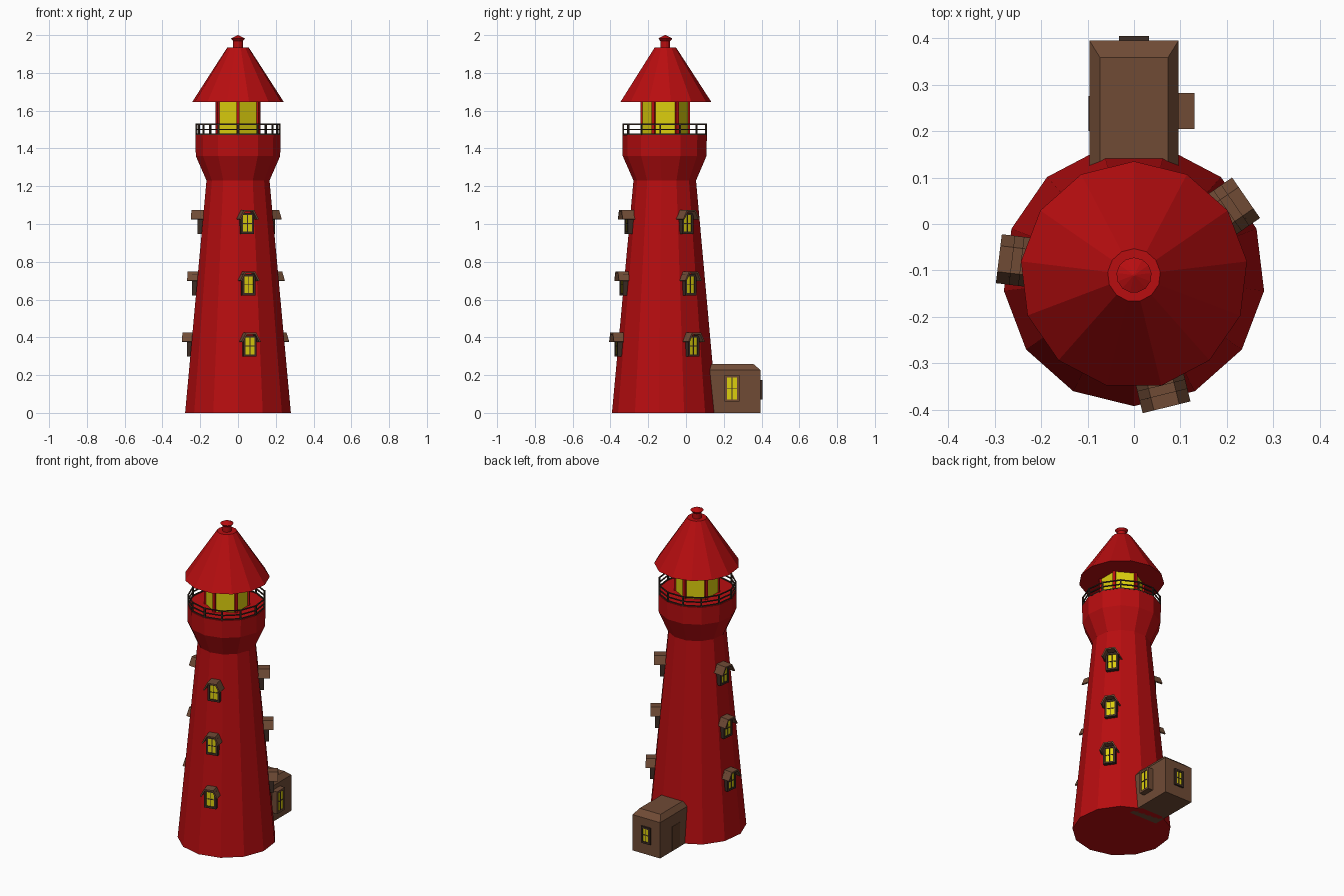
import bpy, bmesh
from math import sin, cos, pi, radians
from mathutils import Matrix, Vector

if "Cube" in bpy.data.objects:
    bpy.data.objects.remove(bpy.data.objects["Cube"])

CY = -0.11          # tower axis
SIDES = 13
STEP = 2 * pi / SIDES
AXIS = Matrix.Translation((0, CY, 0))


def material(name, rgb):
    m = bpy.data.materials.new(name)
    m.diffuse_color = (*rgb, 1)
    m.use_nodes = True
    m.node_tree.nodes["Principled BSDF"].inputs["Base Color"].default_value = m.diffuse_color
    return m


RED = material("red", (0.48, 0.004, 0.005))
YELLOW = material("yellow", (0.72, 0.62, 0.004))
BROWN = material("brown", (0.16, 0.07, 0.036))
DARK = material("dark_brown", (0.045, 0.025, 0.017))
DOOR = material("door_brown", (0.12, 0.05, 0.022))


def finish(name, bm, mat, matrix=Matrix()):
    bmesh.ops.recalc_face_normals(bm, faces=bm.faces)
    me = bpy.data.meshes.new(name)
    bm.to_mesh(me)
    bm.free()
    me.materials.append(mat)
    ob = bpy.data.objects.new(name, me)
    ob.matrix_world = matrix
    bpy.context.collection.objects.link(ob)
    return ob


def add_box(bm, x, y, z, matrix=Matrix()):
    """Box from (min, max) ranges."""
    c = Vector([(a + b) / 2 for a, b in (x, y, z)])
    s = [b - a for a, b in (x, y, z)]
    bmesh.ops.create_cube(bm, size=1, matrix=matrix @ Matrix.Translation(c) @ Matrix.Diagonal((*s, 1)))


def add_lathe(bm, profile, n, start, ring=False):
    """Revolve (r, z) points in n flat sides; ring closes the profile instead of capping."""
    rows = [[bm.verts.new((r * cos(start + 2 * pi * i / n), r * sin(start + 2 * pi * i / n), z))
             for i in range(n)] for r, z in profile]
    pairs = list(zip(rows, rows[1:]))
    if ring:
        pairs.append((rows[-1], rows[0]))
    else:
        bm.faces.new(rows[0])
        bm.faces.new(rows[-1])
    for a, b in pairs:
        for i in range(n):
            j = (i + 1) % n
            bm.faces.new((a[i], a[j], b[j], b[i]))


def lathe(name, profile, mat, n=SIDES, start=-pi / 2):
    bm = bmesh.new()
    add_lathe(bm, profile, n, start)
    return finish(name, bm, mat, AXIS)


# Tower shaft with flared gallery, roof and finial
lathe("tower", [(0.282, 0), (0.182, 1.08), (0.168, 1.23), (0.225, 1.36), (0.227, 1.47)], RED)
lathe("roof", [(0.245, 1.645), (0.057, 1.935)], RED, start=pi / 2)
lathe("finial", [(0.026, 1.93), (0.026, 1.968), (0.038, 1.982), (0.002, 2.0)], RED, start=pi / 2)

# Hexagonal lantern with corner posts
lathe("lantern_glass", [(0.125, 1.465), (0.125, 1.65)], YELLOW, 6)
bm = bmesh.new()
for i in range(6):
    add_box(bm, (0.115, 0.131), (-0.009, 0.009), (1.465, 1.65), Matrix.Rotation(-pi / 2 + i * pi / 3, 4, 'Z'))
finish("lantern_posts", bm, RED, AXIS)

# Gallery railing
bm = bmesh.new()
for z in (1.475, 1.5, 1.528):
    add_lathe(bm, [(0.218, z - 0.003), (0.225, z - 0.003), (0.225, z + 0.003), (0.218, z + 0.003)],
              SIDES, -pi / 2, True)
for i in range(SIDES):
    add_box(bm, (0.217, 0.226), (-0.004, 0.004), (1.465, 1.532), Matrix.Rotation(-pi / 2 + i * STEP, 4, 'Z'))
finish("railing", bm, DARK, AXIS)


def window(name, m, w, z0, z1, back, front, frame_mat=DARK):
    """Window facing local +y: frame, pane and crossed glazing bars."""
    t = 0.012
    bm = bmesh.new()
    for s in (-1, 1):
        add_box(bm, sorted((s * w, s * (w - t))), (back, front), (z0, z1))
    for a, b in ((z0, z0 + t), (z1 - t, z1)):
        add_box(bm, (-w + t, w - t), (back, front), (a, b))
    finish(name + "_frame", bm, frame_mat, m)
    bm = bmesh.new()
    zc = (z0 + z1) / 2
    add_box(bm, (-0.002, 0.002), (front - 0.008, front - 0.002), (z0 + t, z1 - t))
    add_box(bm, (-w + t, w - t), (front - 0.008, front - 0.002), (zc - 0.002, zc + 0.002))
    finish(name + "_bars", bm, DARK, m)
    bm = bmesh.new()
    add_box(bm, (-w + t, w - t), (back, front - 0.005), (z0 + t, z1 - t))
    finish(name + "_pane", bm, YELLOW, m)


def hood(name, m, z, back, front):
    """Three-panel awning above a window."""
    outer = [(-0.053, z - 0.048), (-0.028, z), (0.028, z), (0.053, z - 0.048)]
    inner = [(0.045, z - 0.051), (0.023, z - 0.009), (-0.023, z - 0.009), (-0.045, z - 0.051)]
    bm = bmesh.new()
    a, b = ([bm.verts.new((x, y, h)) for x, h in outer + inner] for y in (back, front))
    for i in range(8):
        j = (i + 1) % 8
        bm.faces.new((a[i], a[j], b[j], b[i]))
    for v in (a, b):
        for i in range(3):
            bm.faces.new((v[i], v[i + 1], v[6 - i], v[7 - i]))
    finish(name, bm, BROWN, m)


# Three columns of hooded windows on flat tower faces
for c, face in enumerate((0.5, 4.5, 9.5)):
    m = AXIS @ Matrix.Rotation(face * STEP - pi, 4, 'Z')
    for r, (z, wall, out) in enumerate(((0.298, 0.24, 0.293), (0.622, 0.212, 0.265), (0.947, 0.184, 0.245))):
        name = f"tower_window_{c + 1}_{r + 1}"
        window(name, m, 0.036, z, z + 0.112, wall - 0.02, wall + 0.028)
        hood(name + "_hood", m, z + 0.127, wall - 0.03, out)

# Annex house with bevelled roof edge
bm = bmesh.new()
rows = [[bm.verts.new(p) for p in ((-x, 0.08, z), (x, 0.08, z), (x, y, z), (-x, y, z))]
        for x, y, z in ((0.096, 0.395, 0), (0.096, 0.395, 0.226), (0.073, 0.358, 0.258))]
bm.faces.new(rows[0])
bm.faces.new(rows[2])
for a, b in zip(rows, rows[1:]):
    for i in range(4):
        j = (i + 1) % 4
        bm.faces.new((a[i], a[j], b[j], b[i]))
finish("house", bm, BROWN)

# House windows and door
window("house_back_window", Matrix.Translation((0, 0.395, 0)), 0.032, 0.07, 0.175, -0.01, 0.01)
window("house_side_window", Matrix.Translation((0.096, 0.243, 0)) @ Matrix.Rotation(-pi / 2, 4, 'Z'),
       0.039, 0.06, 0.2, -0.01, 0.034, BROWN)
bm = bmesh.new()
add_box(bm, (-0.098, -0.09), (0.2, 0.275), (0.005, 0.155))
finish("door", bm, DOOR)
